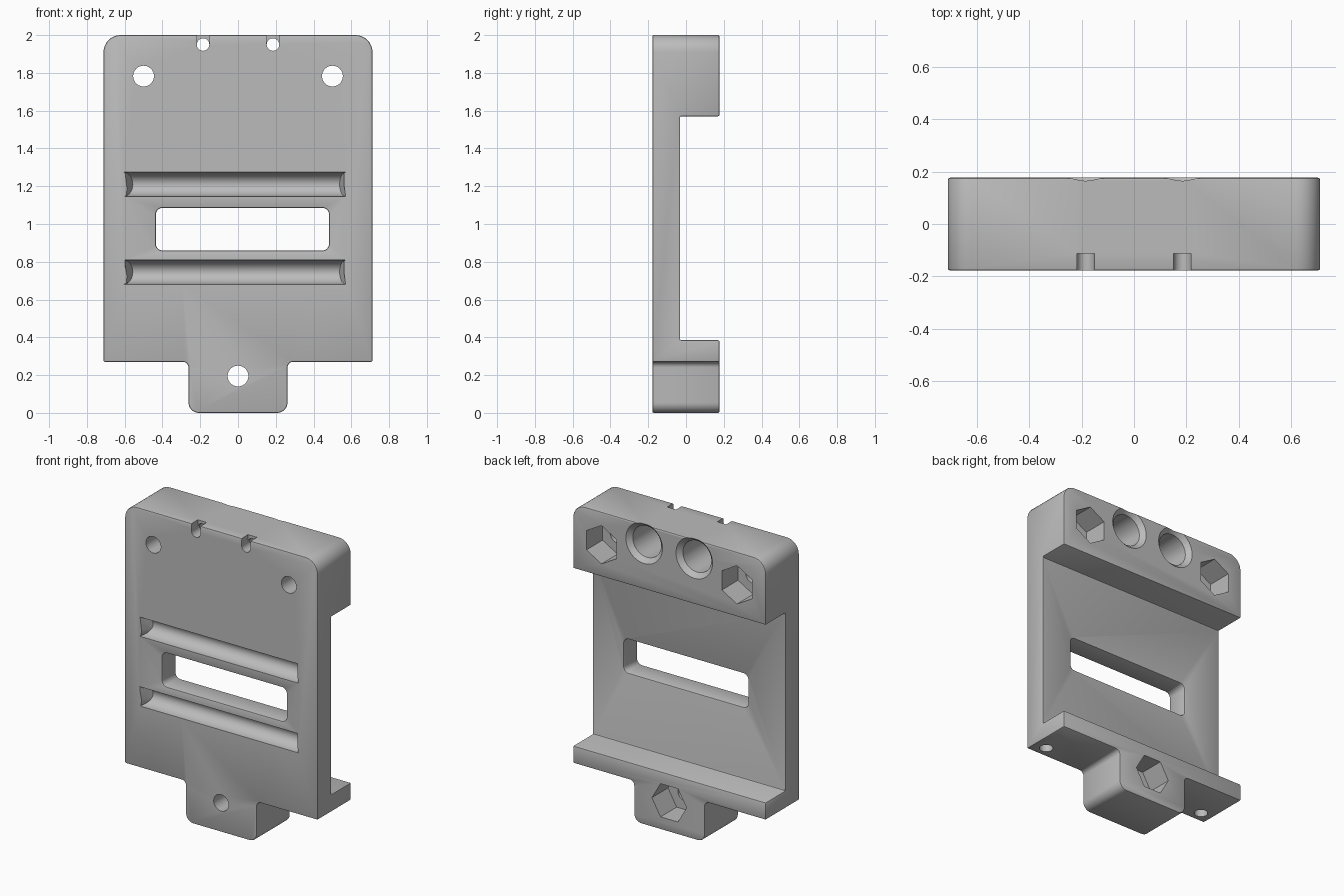
import bpy, bmesh, math
from mathutils import Vector, Matrix

if "Cube" in bpy.data.objects:
    bpy.data.objects.remove(bpy.data.objects["Cube"], do_unlink=True)

FRONT, BACK = -0.178, 0.177
OUT = 0.05  # how far cutters overshoot the surface

grey = bpy.data.materials.new("plain_grey")
grey.use_nodes = True
colour = (0.5, 0.5, 0.5, 1)
grey.diffuse_color = colour
grey.node_tree.nodes["Principled BSDF"].inputs["Base Color"].default_value = colour


def finish(bm, name):
    bmesh.ops.recalc_face_normals(bm, faces=bm.faces)
    mesh = bpy.data.meshes.new(name)
    bm.to_mesh(mesh)
    bm.free()
    ob = bpy.data.objects.new(name, mesh)
    bpy.context.collection.objects.link(ob)
    mesh.materials.append(grey)
    return ob


def rounded(corners, steps=8):
    """Round each (x, z, radius) corner of a closed outline."""
    pts = []
    for i, (x, z, r) in enumerate(corners):
        p = Vector((x, z))
        if r == 0:
            pts.append(p)
            continue
        a = (Vector(corners[i - 1][:2]) - p).normalized()
        b = (Vector(corners[(i + 1) % len(corners)][:2]) - p).normalized()
        centre = p + (a + b) * r  # right-angled corners only
        for k in range(steps + 1):
            t = k / steps * math.pi / 2
            pts.append(centre - b * r * math.cos(t) - a * r * math.sin(t))
    return pts


def prism(name, outline, y0, y1):
    bm = bmesh.new()
    face = bm.faces.new([bm.verts.new((p[0], y0, p[1])) for p in outline])
    ext = bmesh.ops.extrude_face_region(bm, geom=[face])["geom"]
    bmesh.ops.translate(bm, vec=(0, y1 - y0, 0),
                        verts=[g for g in ext if isinstance(g, bmesh.types.BMVert)])
    return finish(bm, name)


def box(name, x0, x1, y0, y1, z0, z1, r=0):
    return prism(name, rounded([(x0, z0, r), (x1, z0, r), (x1, z1, r), (x0, z1, r)]), y0, y1)


def bore(name, x, z, y0, y1, r0, r1=None, sides=40, turn=0.0):
    """Round, conical or hexagonal cutter along y."""
    bm = bmesh.new()
    bmesh.ops.create_cone(bm, cap_ends=True, segments=sides, radius1=r0,
                          radius2=r0 if r1 is None else r1, depth=y1 - y0,
                          matrix=Matrix.Translation((x, (y0 + y1) / 2, z))
                          @ Matrix.Rotation(-math.pi / 2, 4, "X")
                          @ Matrix.Rotation(turn, 4, "Z"))
    return finish(bm, name)


def apply(ob, mod):
    bpy.context.view_layer.objects.active = ob
    bpy.ops.object.modifier_apply(modifier=mod.name)


def cut(ob, cutter):
    mod = ob.modifiers.new("cut", "BOOLEAN")
    mod.operation, mod.solver, mod.object = "DIFFERENCE", "EXACT", cutter
    apply(ob, mod)
    bpy.data.objects.remove(cutter, do_unlink=True)


# Plate with rounded top corners and a lower mounting tab
half = [(0.712, 2, 0.09), (0.712, 0.27, 0), (0.262, 0.27, 0.03), (0.262, 0, 0.055)]
outline = half + [(-x, z, r) for x, z, r in reversed(half)]
body = prism("mounting_plate", rounded(outline), FRONT, BACK)

# Wide recess across the back, and the window through the plate
cut(body, box("recess", -1, 1, -0.032, BACK + OUT, 0.385, 1.57))
cut(body, box("window", -0.435, 0.482, FRONT - OUT, BACK, 0.86, 1.085, 0.035))

# Softened edges
bevel = body.modifiers.new("soft_edges", "BEVEL")
bevel.width, bevel.segments = 0.008, 2
bevel.limit_method, bevel.angle_limit = "ANGLE", math.radians(50)
apply(body, bevel)


def strap_groove(z):
    """Half-round groove in the front whose ends slope inwards with depth."""
    bm = bmesh.new()
    rings = []
    for x, slope in ((-0.605, 0.6), (0.57, -0.4)):
        ring = []
        for k in range(17):
            t = math.pi * k / 16
            depth = 0.08 * math.sin(t)
            ring.append((x + slope * depth, FRONT + depth, z + 0.064 * math.cos(t)))
        ring += [(x, FRONT - OUT, z - 0.064), (x, FRONT - OUT, z + 0.064)]
        rings.append([bm.verts.new(c) for c in ring])
        bm.faces.new(rings[-1])
    n = len(rings[0])
    for i in range(n):
        j = (i + 1) % n
        bm.faces.new((rings[0][i], rings[0][j], rings[1][j], rings[1][i]))
    return finish(bm, "groove")


for z in (0.745, 1.21):
    cut(body, strap_groove(z))

# Screw holes with hexagonal nut pockets behind them
for x, z, turn in ((-0.5, 1.783, 0), (0.5, 1.783, 0), (0, 0.195, math.pi / 6)):
    cut(body, bore("screw_hole", x, z, FRONT - OUT, BACK + OUT, 0.055))
    cut(body, bore("nut_pocket", x, z, BACK - 0.17, BACK + OUT, 0.128, sides=6, turn=turn))

for side in (-1, 1):
    # Deep countersunk socket in the back, with a small hole and slot to the front
    x = side * 0.185
    cut(body, bore("socket", x, 1.877, -0.09, BACK + OUT, 0.105))
    cut(body, bore("countersink", x, 1.877, BACK - 0.03, BACK + 0.01, 0.105, 0.145))
    cut(body, bore("wire_hole", x, 1.95, FRONT - OUT, 0, 0.033))
    cut(body, box("wire_slot", x - 0.033, x + 0.033, FRONT - OUT, -0.112, 1.95, 2 + OUT))
    # Blind hole in the underside of the lower ledge
    bm = bmesh.new()
    bmesh.ops.create_cone(bm, cap_ends=True, segments=32, radius1=0.042, radius2=0.042,
                          depth=0.3, matrix=Matrix.Translation((side * 0.623, -0.1, 0.32)))
    cut(body, finish(bm, "ledge_hole"))

# One material, smooth shading with sharp edges kept
body.data.materials.clear()
body.data.materials.append(grey)
for poly in body.data.polygons:
    poly.material_index = 0
bpy.ops.object.select_all(action="DESELECT")
body.select_set(True)
bpy.context.view_layer.objects.active = body
bpy.ops.object.shade_smooth_by_angle(angle=math.radians(30))
